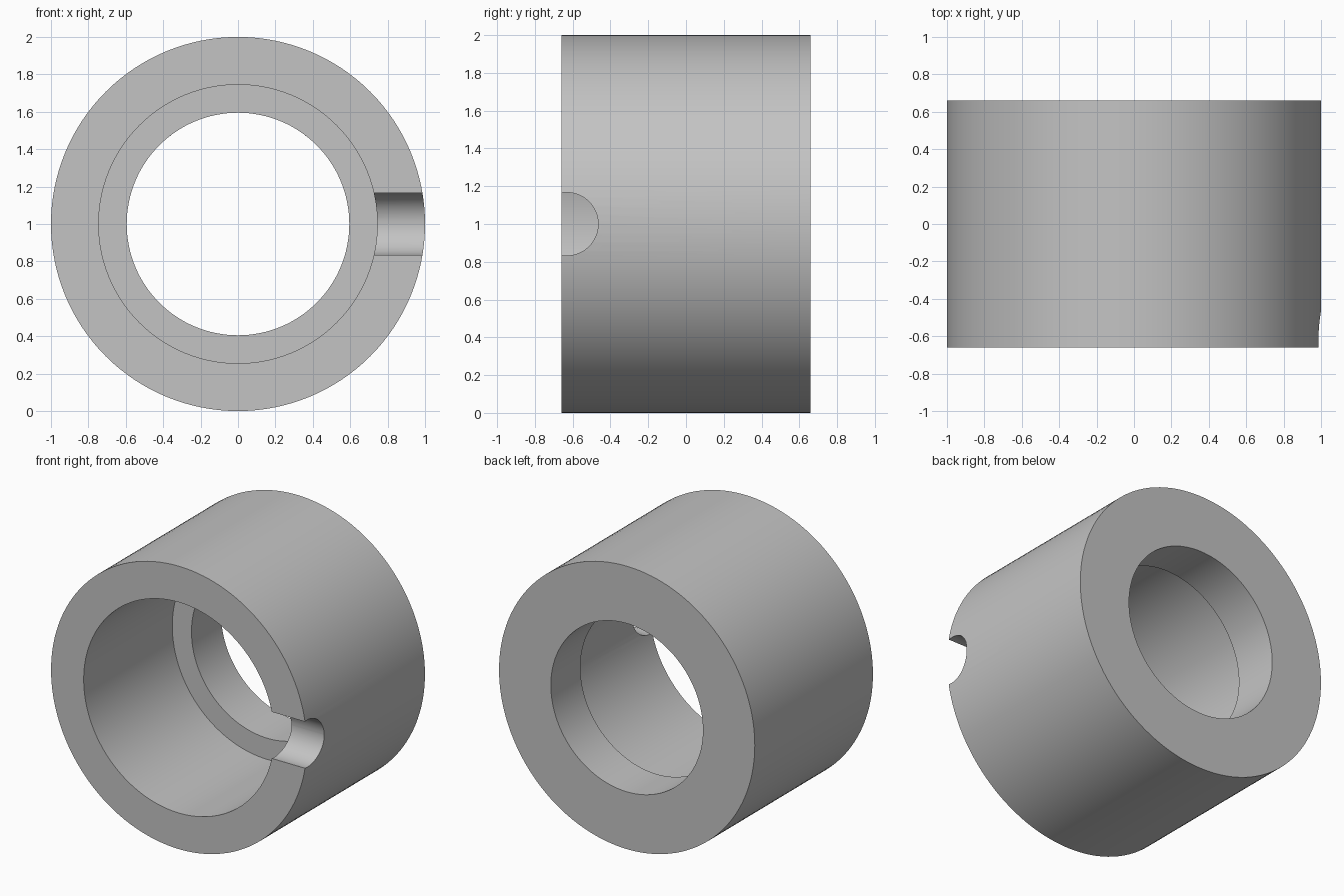
import bpy
import math
from mathutils import Matrix

cube = bpy.data.objects.get("Cube")
if cube:
    bpy.data.objects.remove(cube, do_unlink=True)

HALF = 0.66            # half the sleeve length
STEP = 0.33            # where the wide bore meets the narrow bore

grey = bpy.data.materials.new("plain grey")
grey.use_nodes = True
colour = (0.55, 0.55, 0.55, 1)
grey.diffuse_color = colour
grey.node_tree.nodes["Principled BSDF"].inputs["Base Color"].default_value = colour


def cylinder(name, radius, start, end, axis, centre, sides=128):
    """Cylinder along 'x' or 'y' between start and end."""
    bpy.ops.mesh.primitive_cylinder_add(vertices=sides, radius=radius, depth=end - start)
    obj = bpy.context.object
    obj.name = name
    turn = Matrix.Rotation(math.pi / 2, 4, "Y" if axis == "x" else "X")
    obj.data.transform(turn)
    obj.location = centre
    setattr(obj.location, axis, (start + end) / 2)
    return obj


# Outer sleeve
sleeve = cylinder("sleeve", 1, -HALF, HALF, "y", (0, 0, 1))
sleeve.data.materials.append(grey)

# Stepped bore and the half-round notch on the left front edge
cutters = [
    cylinder("wide_bore_cutter", 0.745, -1, STEP, "y", (0, 0, 1)),
    cylinder("narrow_bore_cutter", 0.595, -1.2, 1, "y", (0, 0, 1)),
    cylinder("notch_cutter", 0.167, 0.3, 1.3, "x", (0, -0.632, 1), 64),
]
for cutter in cutters:
    cutter.data.materials.append(grey)
    cut = sleeve.modifiers.new(cutter.name, "BOOLEAN")
    cut.operation = "DIFFERENCE"
    cut.solver = "EXACT"
    cut.object = cutter

# Apply the cuts, then drop the cutters
bpy.ops.object.select_all(action="DESELECT")
sleeve.select_set(True)
bpy.context.view_layer.objects.active = sleeve
for cutter in cutters:
    bpy.ops.object.modifier_apply(modifier=cutter.name)
    bpy.data.objects.remove(cutter, do_unlink=True)

bpy.ops.object.shade_smooth_by_angle(angle=math.radians(30))
